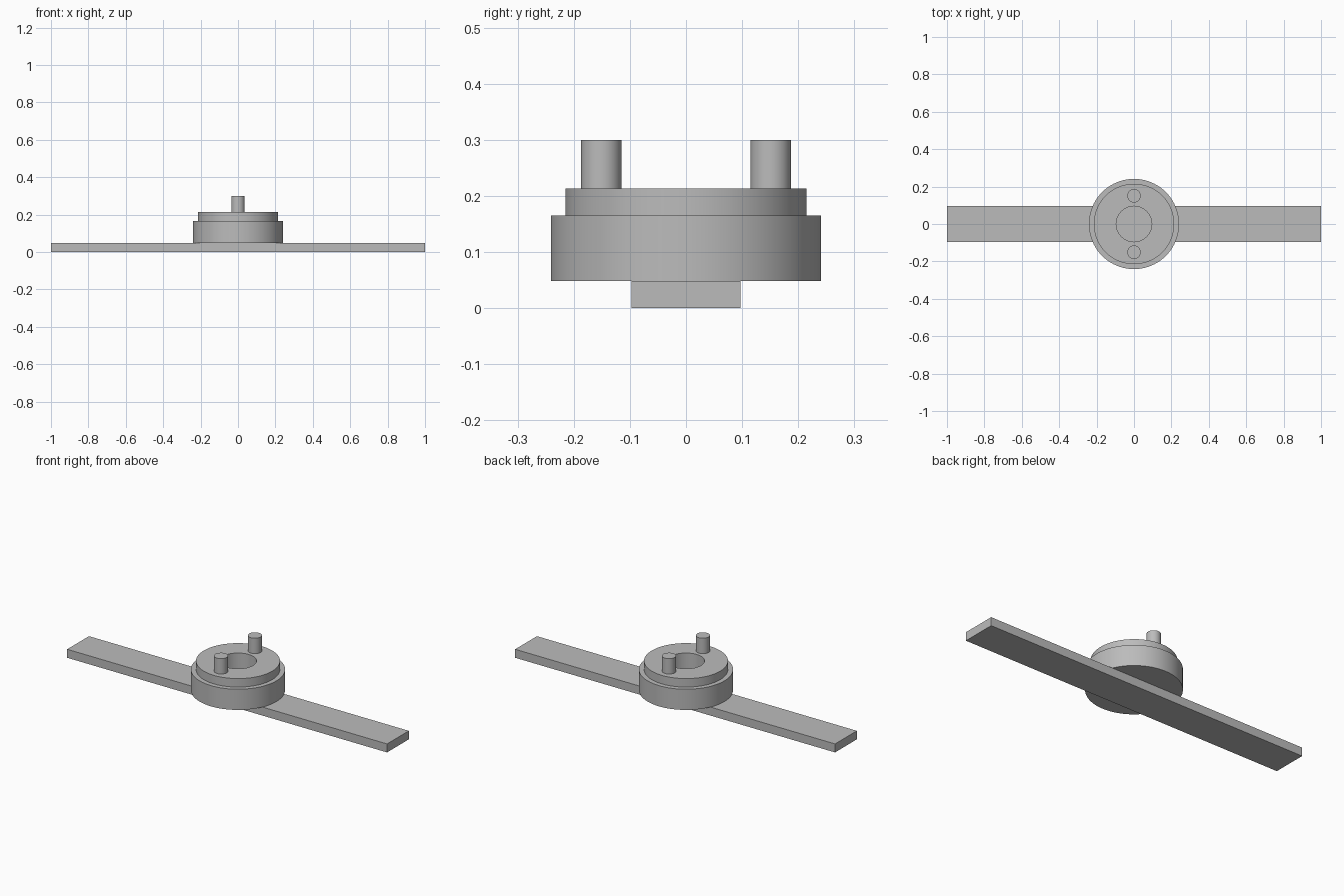
import bpy, bmesh
from math import radians, pi
from mathutils import Matrix

cube = bpy.data.objects.get("Cube")
if cube:
    bpy.data.objects.remove(cube, do_unlink=True)

# Single grey material
grey = bpy.data.materials.new("plain_grey")
grey.use_nodes = True
colour = (0.5, 0.5, 0.5, 1)
grey.diffuse_color = colour
grey.node_tree.nodes["Principled BSDF"].inputs["Base Color"].default_value = colour


def finish(name, bm, smooth=True):
    bmesh.ops.recalc_face_normals(bm, faces=bm.faces)
    mesh = bpy.data.meshes.new(name)
    bm.to_mesh(mesh)
    bm.free()
    mesh.materials.append(grey)
    obj = bpy.data.objects.new(name, mesh)
    bpy.context.collection.objects.link(obj)
    if smooth:
        bpy.ops.object.select_all(action='DESELECT')
        obj.select_set(True)
        bpy.context.view_layer.objects.active = obj
        bpy.ops.object.shade_smooth_by_angle(angle=radians(30))
    return obj


# Flat cross bar
BAR_TOP = 0.048
bm = bmesh.new()
bmesh.ops.create_cube(bm, size=1, matrix=Matrix.Translation((0, 0, BAR_TOP / 2))
                      @ Matrix.Diagonal((2, 0.194, BAR_TOP, 1)))
finish("cross_bar", bm, smooth=False)

# Stepped hub with central bore, turned from a closed profile
HUB_TOP = 0.213
profile = [(0.095, BAR_TOP), (0.241, BAR_TOP), (0.241, 0.165),
           (0.215, 0.165), (0.215, HUB_TOP), (0.095, HUB_TOP)]
bm = bmesh.new()
verts = [bm.verts.new((r, 0, z)) for r, z in profile]
edges = [bm.edges.new((v, verts[i - 1])) for i, v in enumerate(verts)]
bmesh.ops.spin(bm, geom=verts + edges, cent=(0, 0, 0), axis=(0, 0, 1),
               angle=2 * pi, steps=96, use_merge=True)
bmesh.ops.remove_doubles(bm, verts=bm.verts, dist=0.0001)
finish("stepped_hub", bm)

# Two upright pins on the hub
PIN_TOP = 0.3
for name, side in (("front_pin", -1), ("back_pin", 1)):
    bm = bmesh.new()
    bmesh.ops.create_cone(bm, cap_ends=True, segments=48, radius1=0.036, radius2=0.036,
                          depth=PIN_TOP - HUB_TOP,
                          matrix=Matrix.Translation((0, side * 0.151, (PIN_TOP + HUB_TOP) / 2)))
    finish(name, bm)
